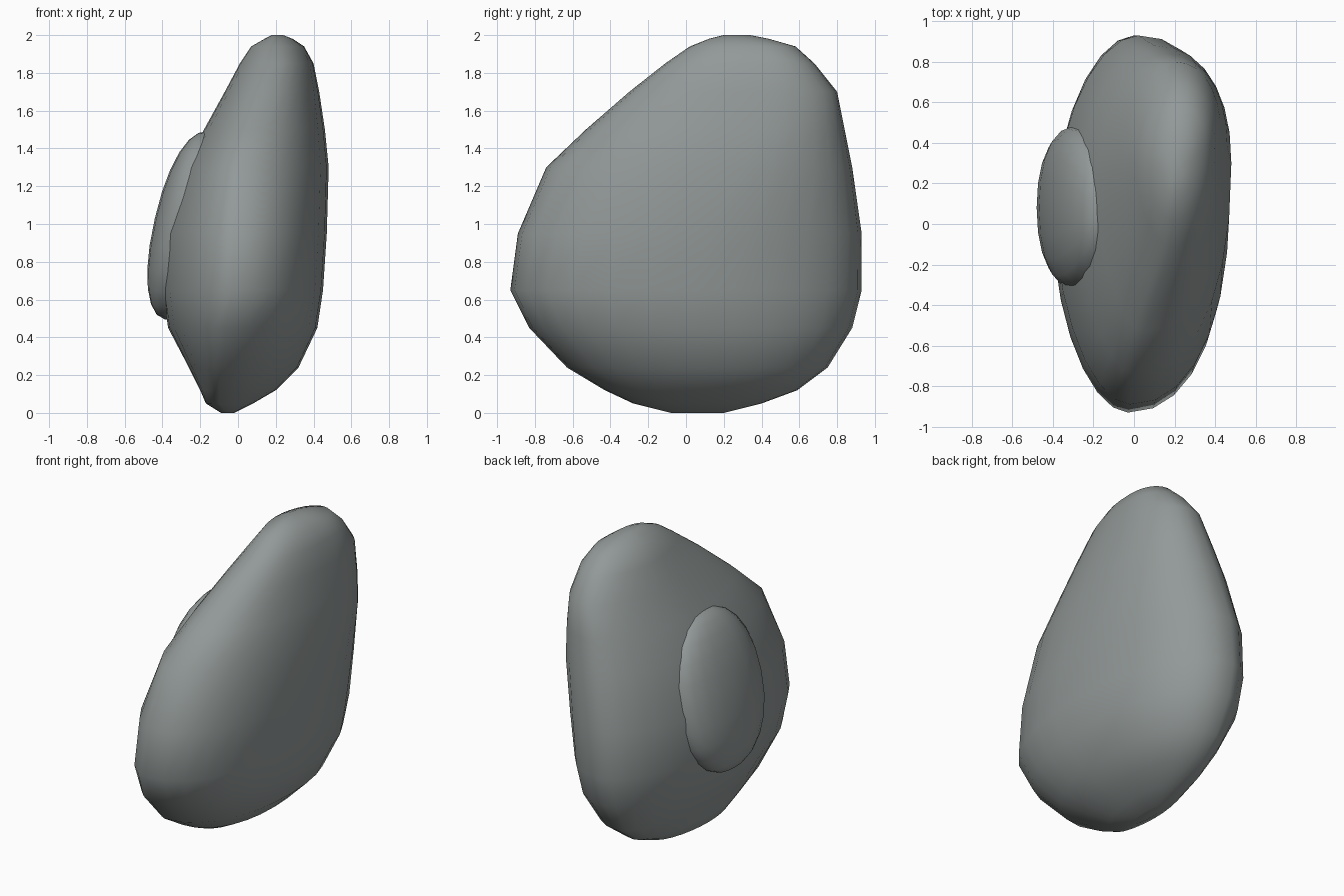
import bpy
import bmesh
import math
from mathutils import Matrix, Vector

cube = bpy.data.objects.get("Cube")
if cube:
    bpy.data.objects.remove(cube, do_unlink=True)

# Single stone colour
stone = bpy.data.materials.new("grey_stone")
stone.use_nodes = True
colour = (0.29, 0.32, 0.315, 1.0)
stone.diffuse_color = colour
shader = next(n for n in stone.node_tree.nodes if n.type == "BSDF_PRINCIPLED")
shader.inputs["Base Color"].default_value = colour
shader.inputs["Roughness"].default_value = 0.9


def finish(bm, name):
    """Turn a bmesh into a smooth shaded stone object."""
    bmesh.ops.recalc_face_normals(bm, faces=bm.faces)
    for face in bm.faces:
        face.smooth = True
    mesh = bpy.data.meshes.new(name)
    bm.to_mesh(mesh)
    bm.free()
    mesh.materials.append(stone)
    obj = bpy.data.objects.new(name, mesh)
    bpy.context.collection.objects.link(obj)
    return obj


def soften(value, power):
    """Signless power used for the rounded, slightly boxy outlines."""
    return abs(value) ** power


def section(bm, row, segments=28):
    """One skewed oval ring whose four extreme points are given by the row."""
    z, front, back, left, right, x_front, x_back, y_left, y_right = row
    ring = []
    for i in range(segments):
        angle = math.tau * i / segments
        c, s = math.cos(angle), math.sin(angle)
        power = 0.9 if c > 0 else 1.08
        x_mid = x_back if s > 0 else x_front
        y_mid = y_right if c > 0 else y_left
        x_end = right if c > 0 else left
        y_end = back if s > 0 else front
        x = x_mid + (x_end - x_mid) * soften(c, power)
        y = y_mid + (y_end - y_mid) * soften(s, power)
        ring.append(bm.verts.new((x, y, z)))
    return ring


# Main boulder: height, front y, back y, low x, high x,
# x of front tip, x of back tip, y of low-x point, y of high-x point
rows = [
    (0, -.08, .2, -.09, -.02, -.06, -.05, .05, .08),
    (.05, -.28, .4, -.17, .08, -.1, -.04, 0, .1),
    (.12, -.43, .59, -.2, .2, -.1, -.03, 0, .1),
    (.24, -.63, .75, -.26, .32, -.1, -.02, 0, .1),
    (.45, -.83, .88, -.37, .42, -.07, -.01, 0, .05),
    (.65, -.93, .93, -.4, .45, -.03, 0, 0, .02),
    (.95, -.89, .93, -.39, .47, -.02, .02, .05, .12),
    (1.3, -.74, .88, -.28, .48, 0, .1, .13, .3),
    (1.5, -.53, .84, -.18, .46, .05, .15, .2, .38),
    (1.7, -.3, .8, -.07, .43, .12, .2, .25, .42),
    (1.85, -.11, .68, .01, .4, .18, .22, .3, .42),
    (1.94, .02, .58, .07, .35, .19, .22, .3, .38),
    (1.98, .12, .44, .14, .29, .2, .22, .29, .32),
    (2, .2, .34, .18, .24, .2, .21, .27, .27),
]
bm = bmesh.new()
rings = [section(bm, row) for row in rows]
for lower, upper in zip(rings, rings[1:]):
    for i in range(len(lower)):
        j = (i + 1) % len(lower)
        bm.faces.new((lower[i], lower[j], upper[j], upper[i]))
bm.faces.new(rings[0])
bm.faces.new(rings[-1])
finish(bm, "boulder")

# Flattened lump lying against the sloping side
bm = bmesh.new()
bmesh.ops.create_uvsphere(bm, u_segments=20, v_segments=12, radius=1)
for v in bm.verts:
    v.co = Vector([math.copysign(soften(a, 0.92), a) for a in v.co])
size = Matrix.Diagonal((0.175, 0.41, 0.51, 1))
tilt = Matrix.Rotation(math.radians(13), 4, "Y")
place = Matrix.Translation((-0.27, 0.08, 0.99))
bmesh.ops.transform(bm, matrix=place @ tilt @ size, verts=bm.verts)
finish(bm, "side_lump")
